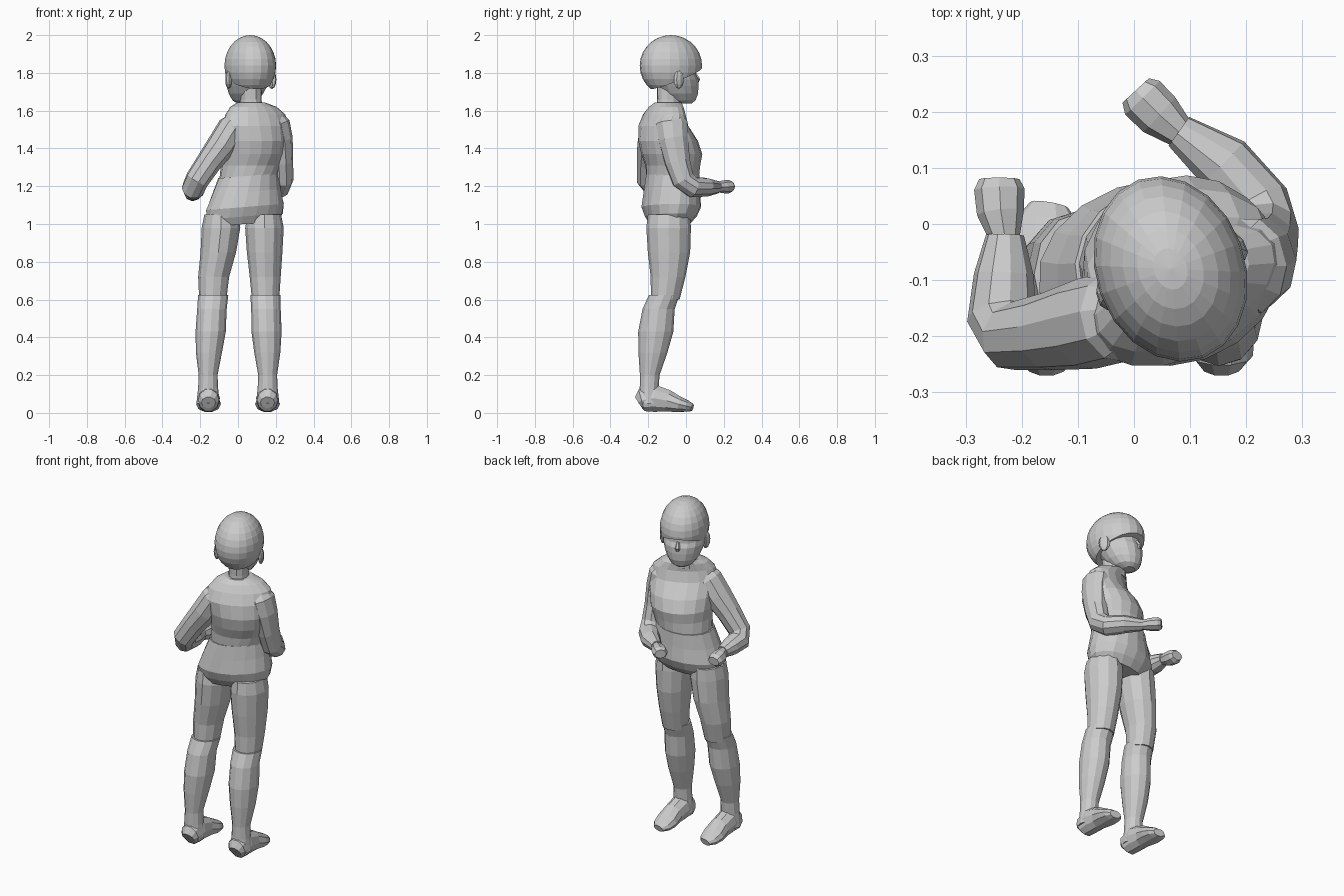
import bpy, bmesh
from math import sin, cos, pi, radians
from mathutils import Vector, Matrix


def skin(name, rings):
    # bridge a list of closed point rings into a capped mesh
    bm = bmesh.new()
    vs = [[bm.verts.new(p) for p in r] for r in rings]
    n = len(rings[0])
    for a, b in zip(vs, vs[1:]):
        for i in range(n):
            j = (i + 1) % n
            bm.faces.new((a[i], a[j], b[j], b[i]))
    bm.faces.new(vs[0])
    bm.faces.new(vs[-1])
    bmesh.ops.recalc_face_normals(bm, faces=bm.faces)
    return finish(name, bm)


def finish(name, bm):
    me = bpy.data.meshes.new(name)
    bm.to_mesh(me)
    bm.free()
    ob = bpy.data.objects.new(name, me)
    bpy.context.collection.objects.link(ob)
    return ob


def loft(name, rows, n=12, slope=0):
    # rows: z, centre x, centre y, half width, half depth, yaw in degrees
    rings = []
    for z, cx, cy, rx, ry, yaw in rows:
        m = Matrix.Rotation(radians(yaw), 3, 'Z')
        ring = [Vector((cx, cy, z)) + m @ Vector(
            (rx * cos(2 * pi * i / n), ry * sin(2 * pi * i / n), 0)) for i in range(n)]
        for p in ring:
            p.z += slope * (p.x - cx)
        rings.append(ring)
    return skin(name, rings)


def tube(name, rows, side, n=10):
    # rows: x, y, z, radius along side vector, radius across it
    pts = [Vector(r[:3]) for r in rows]
    s = Vector(side)
    rings = []
    for k, r in enumerate(rows):
        t = (pts[min(k + 1, len(pts) - 1)] - pts[max(k - 1, 0)]).normalized()
        s = (s - t * s.dot(t)).normalized()
        u = t.cross(s)
        rings.append([pts[k] + s * r[3] * cos(2 * pi * i / n) + u * r[4] * sin(2 * pi * i / n)
                      for i in range(n)])
    return skin(name, rings)


# Upper jacket, turned towards -x
loft("jacket_top", [
    (1.24, .055, -.07, .155, .138, 18),
    (1.31, .068, -.07, .162, .142, 24),
    (1.37, .078, -.075, .175, .158, 27),
    (1.44, .088, -.095, .185, .150, 27),
    (1.52, .092, -.12, .190, .115, 27),
    (1.58, .092, -.115, .172, .092, 27),
    (1.62, .082, -.105, .132, .08, 27),
    (1.642, .07, -.095, .078, .07, 27)], 18)

# Flared jacket hem, lower on the -x side
loft("jacket_hem", [
    (1.00, .035, -.085, .175, .105, 10),
    (1.04, .035, -.08, .205, .135, 10),
    (1.09, .037, -.078, .210, .156, 12),
    (1.17, .045, -.075, .186, .148, 15),
    (1.255, .053, -.07, .160, .142, 18)], 18, .08)

# Neck
loft("neck", [(1.60, .068, -.09, .06, .068, 25), (1.66, .068, -.09, .055, .065, 25),
              (1.74, .066, -.09, .058, .068, 25)], 12)

# Legs: trousers, knee-high lower legs, feet
for side, x0, s in (("left", -.12, -1), ("right", .14, 1)):
    k = .045 if s < 0 else .02      # lean outwards to the foot
    def lx(f):
        return x0 + s * k * f
    up = .03 if s < 0 else .0       # top of the thigh leans inwards
    loft(side + "_thigh", [
        (1.05, lx(0) + up, -.09, .088, .112, 0),
        (.98, lx(0) + up, -.092, .102, .118, 0),
        (.85, lx(.05) + up * .6, -.09, .094, .112, 0),
        (.72, lx(.2), -.095, .082, .092, 0),
        (.60, lx(.3), -.11, .072, .076, 0)])
    loft(side + "_lower_leg", [
        (.625, lx(.25), -.115, .080, .081, 0),
        (.55, lx(.4), -.145, .078, .085, 0),
        (.43, lx(.55), -.160, .080, .093, 0),
        (.32, lx(.75), -.175, .069, .077, 0),
        (.20, lx(.85), -.192, .050, .052, 0),
        (.13, lx(.85), -.195, .053, .050, 0),
        (.05, lx(.85), -.195, .062, .056, 0)])
    fx = lx(.8)
    tube(side + "_foot", [
        (fx, -.252, .055, .038, .035),
        (fx, -.235, .066, .056, .062),
        (fx, -.17, .078, .060, .076),
        (fx, -.10, .064, .058, .062),
        (fx, -.04, .046, .066, .044),
        (fx, .005, .036, .058, .032),
        (fx + .005, .034, .028, .034, .02)], (1, 0, 0))

# Bent arms
tube("left_arm", [
    (.0, -.155, 1.555, .05, .06),
    (-.030, -.165, 1.51, .078, .082),
    (-.085, -.178, 1.42, .078, .082),
    (-.152, -.192, 1.33, .068, .07),
    (-.216, -.200, 1.235, .064, .062),
    (-.236, -.165, 1.19, .062, .062),
    (-.232, -.09, 1.18, .054, .052),
    (-.230, -.02, 1.175, .034, .034)], (1, 0, 0))
tube("right_arm", [
    (.185, -.075, 1.575, .045, .06),
    (.205, -.075, 1.53, .070, .088),
    (.222, -.067, 1.45, .068, .082),
    (.232, -.045, 1.33, .060, .069),
    (.234, -.015, 1.235, .060, .062),
    (.220, .035, 1.195, .060, .056),
    (.160, .108, 1.195, .054, .05),
    (.080, .165, 1.195, .032, .034)], (1, 0, 0))

# Closed hands
tube("left_hand", [
    (-.230, -.03, 1.175, .026, .03),
    (-.238, .02, 1.165, .042, .042),
    (-.240, .062, 1.16, .045, .04),
    (-.240, .08, 1.158, .036, .026)], (1, 0, 0), 8)
tube("right_hand", [
    (.085, .160, 1.195, .027, .026),
    (.045, .195, 1.197, .042, .034),
    (.015, .225, 1.198, .043, .036),
    (.003, .238, 1.198, .032, .026)], (.7, .7, 0), 8)

# Head frame: origin at head centre, turned with the face
head = Matrix.Translation((.065, -.08, 0)) @ Matrix.Rotation(radians(20), 4, 'Z')

# Face and jaw with an eye recess: z, front, back, half width
face = loft("face", [(z, -.006, (f + b) / 2, w, (f - b) / 2, 0) for z, f, b, w in (
    (1.637, .115, .04, .034), (1.655, .138, -.01, .066), (1.69, .150, -.05, .090),
    (1.73, .152, -.08, .106), (1.765, .150, -.105, .116), (1.79, .138, -.12, .119),
    (1.87, .135, -.13, .115))], 16)
face.matrix_world = head

# Hair cap, cut on a slope from fringe to nape
bm = bmesh.new()
bmesh.ops.create_uvsphere(bm, u_segments=20, v_segments=14, radius=1,
                          matrix=Matrix.Translation((0, 0, 1.838)) @ Matrix.Diagonal((.133, .169, .162, 1)))
cut = bmesh.ops.bisect_plane(bm, geom=bm.verts[:] + bm.edges[:] + bm.faces[:],
                             plane_co=(0, .16, 1.822), plane_no=(0, .4, -1), clear_outer=True)
bmesh.ops.contextual_create(bm, geom=[e for e in cut["geom_cut"] if isinstance(e, bmesh.types.BMEdge)])
bmesh.ops.recalc_face_normals(bm, faces=bm.faces)
finish("hair_cap", bm).matrix_world = head

# Nose
nose = tube("nose", [(0, .132, 1.795, .008, .012), (0, .152, 1.765, .014, .012),
                     (0, .144, 1.745, .012, .008)], (1, 0, 0), 6)
nose.matrix_world = head

# Ears
for side, s in (("left", -1), ("right", 1)):
    bm = bmesh.new()
    bmesh.ops.create_uvsphere(bm, u_segments=8, v_segments=6, radius=1,
                              matrix=Matrix.Translation((s * .122, .0, 1.765))
                              @ Matrix.Rotation(radians(s * 15), 4, 'Z')
                              @ Matrix.Diagonal((.018, .032, .05, 1)))
    finish(side + "_ear", bm).matrix_world = head
